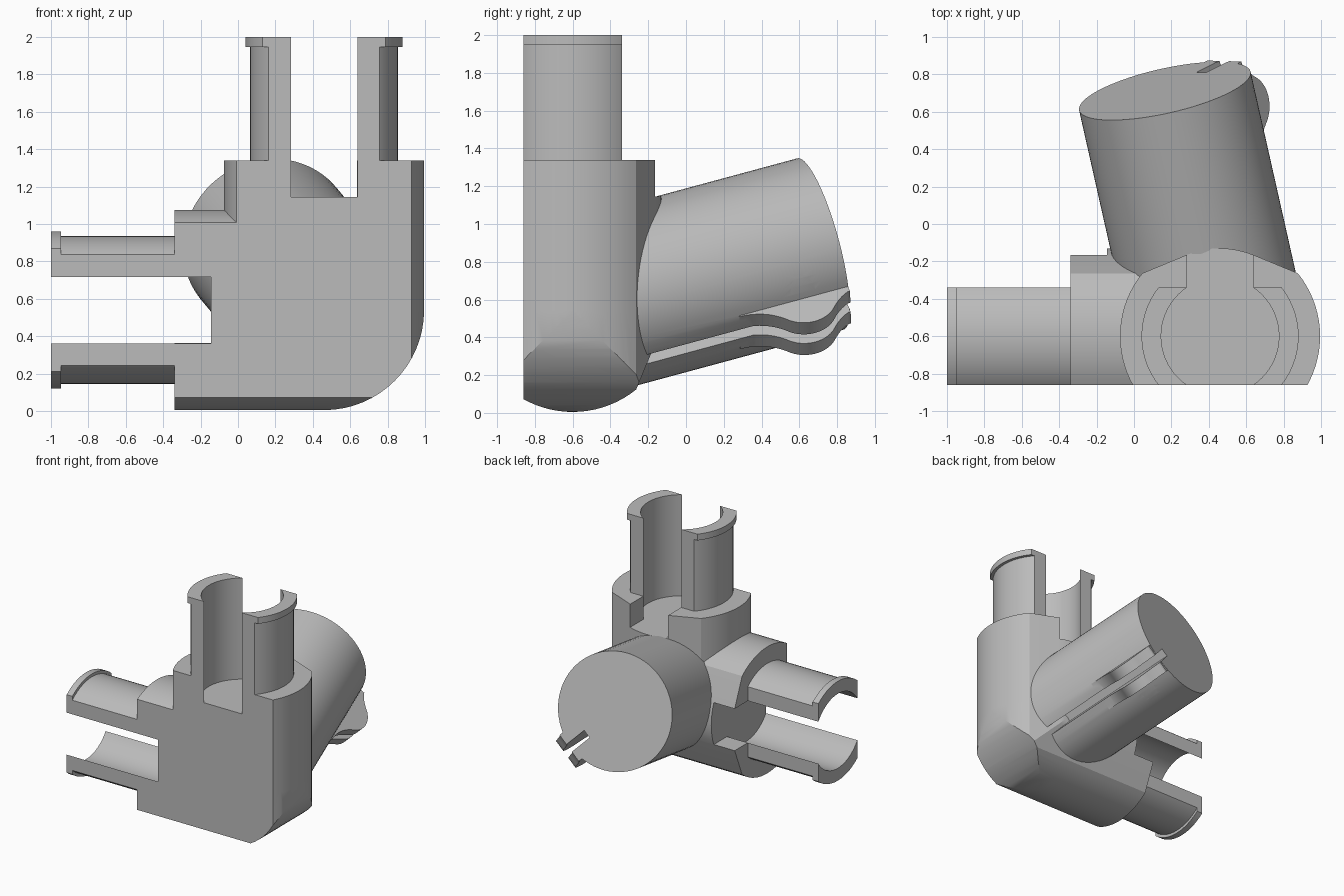
import bpy, bmesh
from math import sin, cos, pi, radians, acos, sqrt, degrees, atan2
from mathutils import Matrix, Vector

if "Cube" in bpy.data.objects:
    bpy.data.objects.remove(bpy.data.objects["Cube"], do_unlink=True)

grey = bpy.data.materials.new("plain_grey")
grey.use_nodes = True
GREY = (0.5, 0.5, 0.5, 1)
grey.diffuse_color = GREY
grey.node_tree.nodes["Principled BSDF"].inputs["Base Color"].default_value = GREY

# Common sizes, measured from the point where the three axes meet
CENTRE = Vector((0.46, -0.6, 0.54))
R_BODY, R_TUBE, R_BORE = 0.535, 0.47, 0.315
FLAT = 0.26
FLOOR, SHOULDER, TIP = 0.605, 0.8, 1.46


def prism(name, pts, lo, hi, matrix=Matrix()):
    """Extrude a closed outline along local z."""
    bm = bmesh.new()
    face = bm.faces.new([bm.verts.new((x, y, lo)) for x, y in pts])
    top = bmesh.ops.extrude_face_region(bm, geom=[face])["geom"]
    bmesh.ops.translate(bm, vec=(0, 0, hi - lo),
                        verts=[g for g in top if isinstance(g, bmesh.types.BMVert)])
    bm.transform(matrix)
    bmesh.ops.recalc_face_normals(bm, faces=bm.faces)
    mesh = bpy.data.meshes.new(name)
    bm.to_mesh(mesh)
    bm.free()
    obj = bpy.data.objects.new(name, mesh)
    bpy.context.collection.objects.link(obj)
    return obj


def arc(r, a, b, n, cx=0, cy=0):
    return [(cx + r * cos(radians(a + (b - a) * i / n)),
             cy + r * sin(radians(a + (b - a) * i / n))) for i in range(n + 1)]


def circle(r, n=64, cx=0, cy=0, turn=0):
    return arc(r, turn, turn + 360, n, cx, cy)[:-1]


def rect(x0, x1, y0, y1):
    return [(x0, y0), (x1, y0), (x1, y1), (x0, y1)]


def combine(obj, other, op):
    """Apply a boolean and discard the second solid."""
    mod = obj.modifiers.new("cut", "BOOLEAN")
    mod.operation, mod.object, mod.solver = op, other, "EXACT"
    bpy.context.view_layer.update()
    deps = bpy.context.evaluated_depsgraph_get()
    mesh = bpy.data.meshes.new_from_object(obj.evaluated_get(deps))
    obj.modifiers.clear()
    obj.data = mesh
    bpy.data.objects.remove(other, do_unlink=True)


def trim(obj, *normals):
    """Remove what lies beyond planes through the centre, leaving it open."""
    bm = bmesh.new()
    bm.from_mesh(obj.data)
    for n in normals:
        bmesh.ops.bisect_plane(bm, geom=bm.verts[:] + bm.edges[:] + bm.faces[:],
                               plane_co=(0, 0, 0), plane_no=n, clear_outer=True)
    bm.to_mesh(obj.data)
    bm.free()


def finish(obj):
    obj.data.transform(Matrix.Translation(CENTRE))
    obj.data.materials.clear()
    obj.data.materials.append(grey)
    bpy.ops.object.select_all(action="DESELECT")
    obj.select_set(True)
    bpy.context.view_layer.objects.active = obj
    bpy.ops.object.shade_smooth_by_angle(angle=radians(25))


# Body cross-section: big round front, flat chamfers, smaller round back
spread = degrees(acos(R_TUBE / R_BODY)) + 22.5
body_outline = arc(R_TUBE, 67.5, 112.5, 8) + arc(R_BODY, 90 + spread, 450 - spread, 60)
to_side = Matrix.Rotation(-pi / 2, 4, "Y")
to_depth = Matrix.Rotation(pi / 2, 4, "X")


def front_block():
    return prism("front_limit", rect(-3, 3, -FLAT, 3), -3, 3)


# Vertical arm: body, flat-sided split prong with lip, cavity and rear slot
arm = prism("vertical_arm", body_outline, -0.3, SHOULDER)
prong = prism("prong", circle(0.395), 0.3, TIP - 0.02)
combine(prong, prism("lip", circle(0.42), TIP - 0.053, TIP), "UNION")
combine(prong, prism("back_limit", rect(-1, 1, -1, FLAT), 0, 3), "INTERSECT")
combine(arm, prong, "UNION")
combine(arm, front_block(), "INTERSECT")
combine(arm, prism("cavity", circle(R_BORE), FLOOR, 3), "DIFFERENCE")
combine(arm, prism("rear_slot", rect(-0.177, 0.177, 0, 1), FLOOR, 3), "DIFFERENCE")

# Side arm: the same part turned on its side
side = bpy.data.objects.new("side_arm", arm.data.copy())
bpy.context.collection.objects.link(side)
side.data.transform(to_side)
trim(arm, (0, 0, -1))
trim(side, (1, 0, 0))

# Rounded corner where the two bodies meet
corner = prism("corner", body_outline, -1, 1)
combine(corner, prism("side_body", body_outline, -1, 1, to_side), "INTERSECT")
combine(corner, prism("corner_round", circle(R_BODY), -1, 1, to_depth), "INTERSECT")
combine(corner, front_block(), "INTERSECT")
trim(corner, (-1, 0, 0), (0, 0, 1))

# Tilted clamp tube frame: radial (towards the split), normal to split, axis
axis = Vector((-0.225, 1, 0.27)).normalized()
across = axis.cross((0, 0, 1)).normalized()
up = across.cross(axis)
radial, normal = (across - up).normalized(), (across + up).normalized()
frame = Matrix((radial, normal, axis)).transposed().to_4x4()
# Frame for plates lying in the split: axis, radial, normal
plate = Matrix((axis, radial, normal)).transposed().to_4x4()
END, HOLE, EAR, FILLET, HALF = 1.39, 1.14, 0.17, 0.3, 0.125

# Ear outline: a round tab blended into the tube by concave fillets
reach = sqrt((EAR + FILLET) ** 2 - FILLET ** 2)
lean = degrees(atan2(FILLET, reach))
ear = arc(FILLET, -90, -lean, 10, HOLE - reach, 0.46 + FILLET)
ear += arc(EAR, 180 - lean, lean, 20, HOLE, 0.46)
ear += [p for p in arc(FILLET, 180 + lean, 270, 12, HOLE + reach, 0.46 + FILLET) if p[0] < END - 0.01]
ear += [(END - 0.002, ear[-1][1]), (END - 0.002, 0.36), (HOLE - reach, 0.36)]

tube = prism("clamp_tube", circle(R_TUBE, 72), 0.1, END, frame)
combine(tube, prism("ears", ear, -HALF, HALF, plate), "UNION")
combine(tube, prism("bore", circle(R_BORE), FLOOR, 3, frame), "DIFFERENCE")
combine(tube, prism("split", rect(0.25, 3, 0.3, 1), -0.035, 0.035, plate), "DIFFERENCE")
combine(tube, prism("bolt_hole", circle(0.075, 32, HOLE, 0.47), -0.3, 0.3, plate), "DIFFERENCE")
for lo, hi in ((HALF, 0.6), (-0.6, -HALF)):
    hexagon = circle(0.139, 6, HOLE, 0.47)
    combine(tube, prism("bolt_pocket", hexagon, lo, hi, plate), "DIFFERENCE")

for part in (arm, side, corner, tube):
    finish(part)
